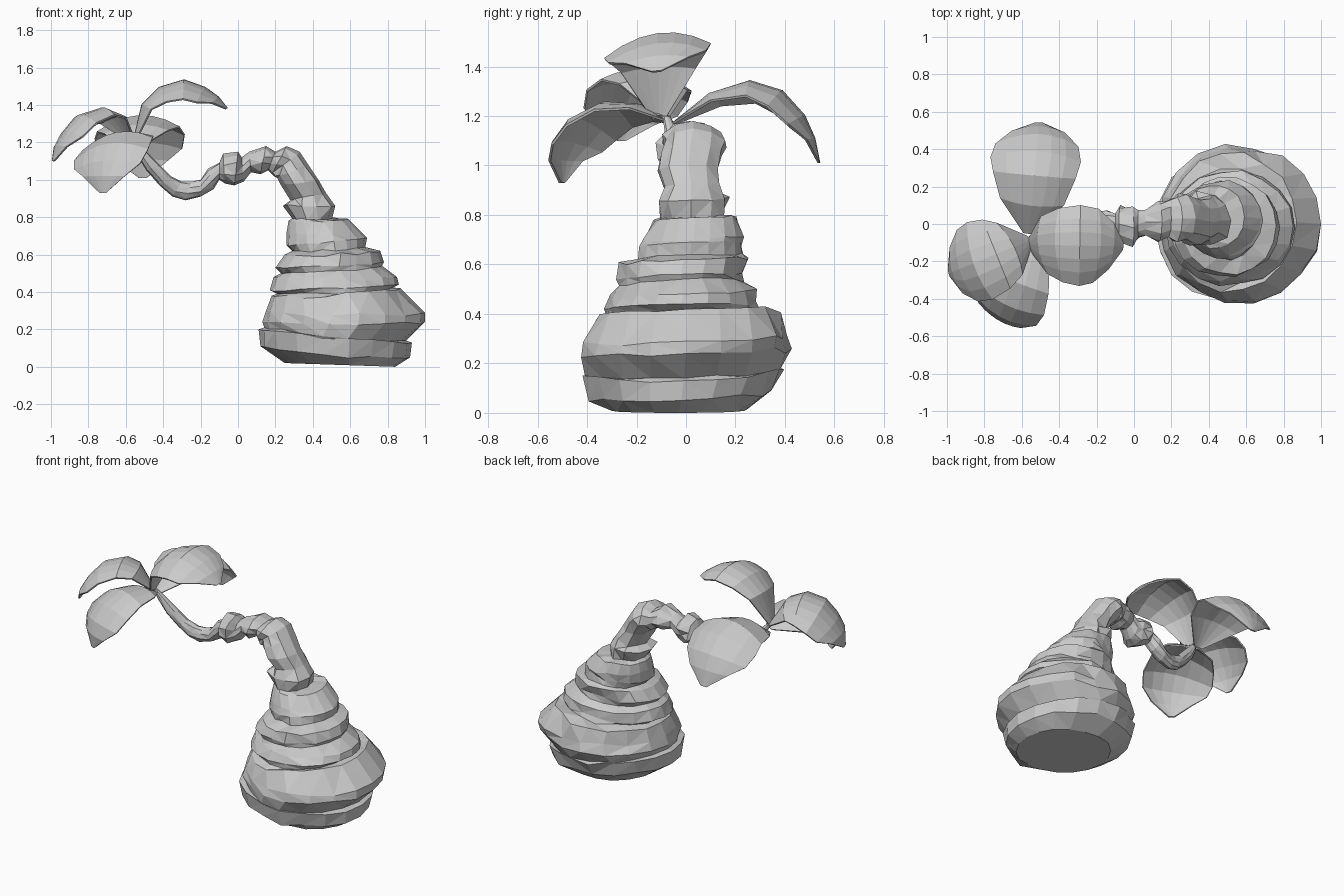
import bpy, bmesh, math, random
from mathutils import Vector

random.seed(4)
if "Cube" in bpy.data.objects:
    bpy.data.objects.remove(bpy.data.objects["Cube"], do_unlink=True)

# One flat grey for the whole plant
grey = bpy.data.materials.new("plain grey")
grey.use_nodes = True
colour = (0.6, 0.6, 0.6, 1)
grey.diffuse_color = colour
grey.node_tree.nodes["Principled BSDF"].inputs["Base Color"].default_value = colour


def finish(bm, name):
    """Turn a bmesh into a flat shaded object in the scene."""
    bmesh.ops.recalc_face_normals(bm, faces=bm.faces)
    mesh = bpy.data.meshes.new(name)
    bm.to_mesh(mesh)
    bm.free()
    mesh.materials.append(grey)
    obj = bpy.data.objects.new(name, mesh)
    bpy.context.collection.objects.link(obj)
    return obj


def bridge(bm, rows, closed):
    """Join successive rows of vertices with quads."""
    for low, high in zip(rows, rows[1:]):
        count = len(low)
        for i in range(count if closed else count - 1):
            j = (i + 1) % count
            bm.faces.new((low[i], low[j], high[j], high[i]))


def ringed_body(name, rings, sides, rough, lean):
    """Loft rings, each given by its two side points, y centre and y radius."""
    bm = bmesh.new()
    rows = []
    for index, (left_x, left_z, right_x, right_z, mid_y, radius_y) in enumerate(rings):
        left = Vector((left_x, mid_y, left_z))
        right = Vector((right_x, mid_y, right_z))
        centre, across = (left + right) / 2, (right - left) / 2
        depth = Vector((0, radius_y, lean * radius_y if index else 0))
        row = []
        for i in range(sides):
            angle = math.tau * i / sides
            point = across * math.cos(angle) + depth * math.sin(angle)
            # Keep the silhouette points steady and roughen the rest
            wobble = rough * abs(math.sin(angle))
            point *= 1 + random.uniform(-wobble, wobble)
            if index:
                point.z += random.uniform(-wobble, wobble) * radius_y
            row.append(bm.verts.new(centre + point))
        rows.append(row)
    bridge(bm, rows, True)
    bm.faces.new(rows[0])
    bm.faces.new(rows[-1])
    bmesh.ops.triangulate(bm, faces=bm.faces)
    return finish(bm, name)


# Swollen, banded base with a groove between the bands
base_rings = [
    (.25, .02, .84, 0, -.03, .28), (.12, .11, .92, .05, -.02, .37),
    (.11, .2, .93, .13, -.01, .4), (.14, .21, .9, .14, -.01, .39),
    (.13, .24, 1, .24, 0, .42), (.15, .3, 1, .29, 0, .41),
    (.18, .38, .87, .42, .01, .37), (.21, .39, .82, .42, -.01, .31),
    (.17, .41, .86, .44, -.02, .31), (.19, .48, .85, .48, -.01, .29),
    (.23, .5, .77, .54, -.02, .25), (.2, .53, .78, .56, -.02, .26),
    (.25, .6, .76, .62, -.01, .26), (.29, .62, .68, .64, .02, .21),
    (.26, .65, .69, .69, .02, .21), (.26, .72, .68, .7, .03, .2),
    (.27, .78, .59, .79, .04, .17), (.3, .8, .5, .79, .02, .13)]
ringed_body("swollen_base", base_rings, 18, .04, .04)

# Knobbly stem that bends over, dips and rises to the crown
stem_rings = [
    (.3, .78, .5, .78, .02, .13), (.24, .86, .52, .86, .02, .15),
    (.28, .89, .47, .93, .02, .11), (.23, .97, .43, 1, .01, .13),
    (.21, 1.01, .37, 1.09, .02, .13), (.19, 1.02, .33, 1.15, .03, .13),
    (.18, 1.03, .26, 1.18, .03, .12), (.16, 1.05, .2, 1.15, .03, .1),
    (.12, 1.03, .15, 1.18, .01, .11), (.07, 1.04, .06, 1.15, .01, .07),
    (.03, .99, .02, 1.12, 0, .07), (-.02, .97, 0, 1.15, -.02, .11),
    (-.07, .98, -.08, 1.14, 0, .1), (-.1, 1, -.1, 1.09, .01, .05),
    (-.13, .95, -.16, 1.06, .02, .05), (-.2, .91, -.2, 1, .02, .05),
    (-.28, .89, -.25, .99, .01, .04), (-.35, .91, -.3, .99, 0, .04),
    (-.42, .97, -.36, 1.02, -.02, .04), (-.49, 1.05, -.42, 1.08, -.04, .04),
    (-.54, 1.13, -.48, 1.14, -.06, .03), (-.57, 1.2, -.54, 1.2, -.08, .015)]
ringed_body("bent_stem", stem_rings, 10, .12, 0)


def leaf(name, root_y, azimuth, roll, broad, spine):
    """Cupped leaf blade swept along a (distance, height) spine."""
    root = Vector((-.56, root_y, 0))
    out = Vector((math.cos(math.radians(azimuth)), math.sin(math.radians(azimuth)), 0))
    flat_side = Vector((-out.y, out.x, 0))
    half_widths = (.03, .17, .22, .24, .22, .14, .02)
    points = [root + out * d + Vector((0, 0, z)) for d, z in spine]
    bm = bmesh.new()
    rows = []
    for i, (point, width) in enumerate(zip(points, half_widths)):
        width *= broad
        tangent = (points[min(i + 1, len(points) - 1)] - points[max(i - 1, 0)]).normalized()
        normal = tangent.cross(flat_side).normalized()
        side = (flat_side + normal * roll).normalized()
        row = []
        for step in range(-3, 4):
            u = step / 3
            droop = normal * (width * u) ** 2 * 1.5
            row.append(bm.verts.new(point + side * width * u - droop))
        rows.append(row)
    bridge(bm, rows, False)
    obj = finish(bm, name)
    thick = obj.modifiers.new("thickness", "SOLIDIFY")
    thick.thickness = .01
    thick.offset = 0


# Four arching leaves around the crown
leaf("back_leaf", -.05, 85, -.06, 1, [
    (0, 1.17), (.15, 1.29), (.31, 1.34), (.44, 1.3), (.53, 1.2), (.57, 1.11), (.59, 1.01)])
leaf("left_leaf", -.11, 359, .14, .9, [
    (0, 1.19), (.05, 1.4), (.14, 1.49), (.27, 1.53), (.38, 1.49), (.45, 1.44), (.5, 1.38)])
leaf("right_leaf", -.09, 202, .12, .9, [
    (0, 1.2), (.09, 1.34), (.19, 1.38), (.32, 1.34), (.4, 1.25), (.44, 1.18), (.46, 1.1)])
leaf("front_leaf", -.08, 249, .17, .92, [
    (0, 1.18), (.1, 1.24), (.24, 1.25), (.37, 1.19), (.44, 1.1), (.46, 1.02), (.45, .93)])
